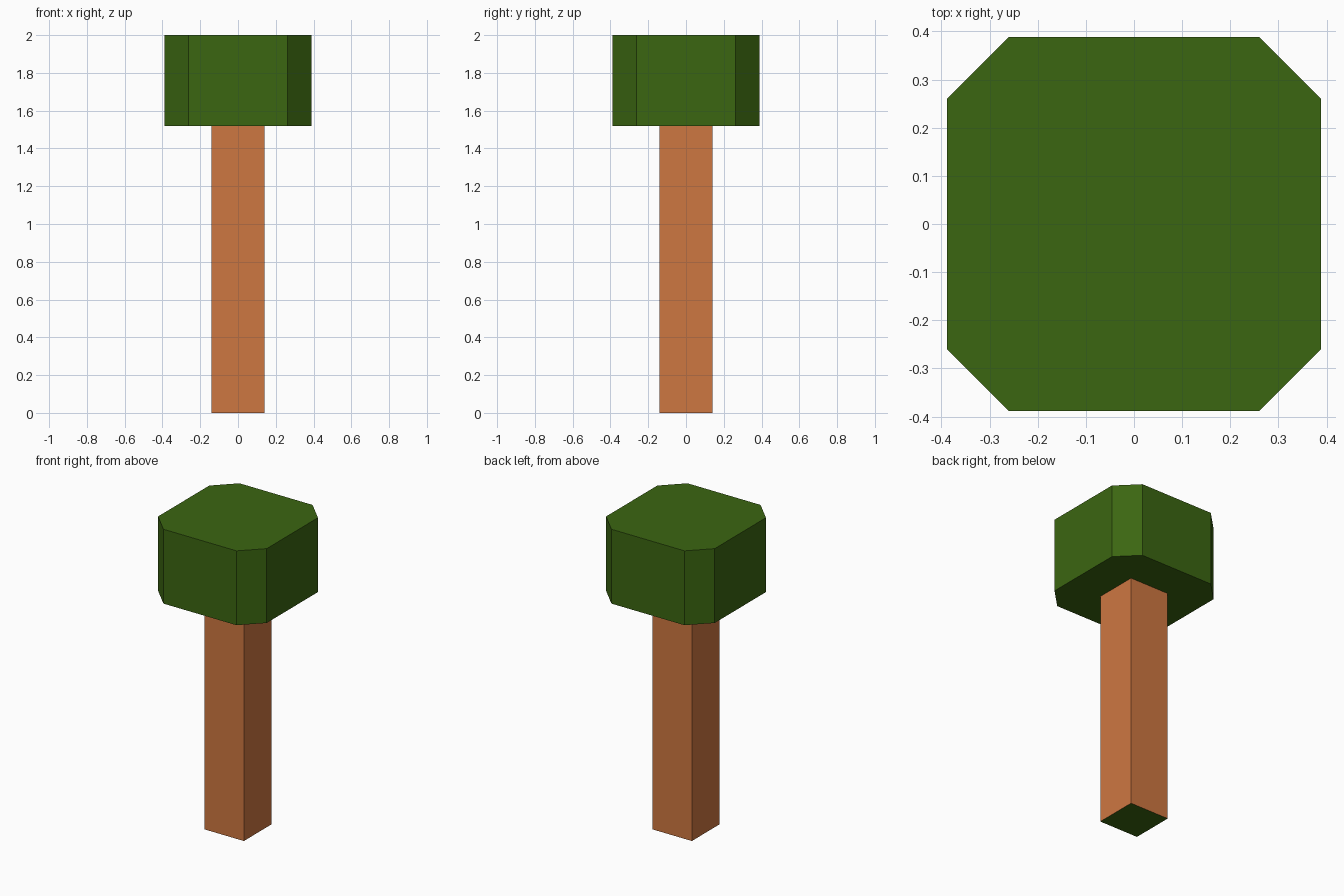
import bpy
import bmesh

cube = bpy.data.objects.get("Cube")
if cube:
    bpy.data.objects.remove(cube, do_unlink=True)


def make_material(name, colour):
    mat = bpy.data.materials.new(name)
    mat.use_nodes = True
    mat.diffuse_color = colour
    mat.node_tree.nodes["Principled BSDF"].inputs["Base Color"].default_value = colour
    return mat


bark = make_material("bark brown", (0.617, 0.184, 0.053, 1))
leaf = make_material("leaf green", (0.044, 0.133, 0.0056, 1))


def make_block(name, half_width, bottom, top, materials, corner_cut=0):
    """Square upright block, optionally with chamfered vertical corners."""
    bm = bmesh.new()
    bmesh.ops.create_cube(bm, size=2)
    for v in bm.verts:
        v.co.x *= half_width
        v.co.y *= half_width
        v.co.z = top if v.co.z > 0 else bottom
    if corner_cut:
        upright = [e for e in bm.edges
                   if abs(e.verts[0].co.z - e.verts[1].co.z) > 0.01]
        bmesh.ops.bevel(bm, geom=upright, offset=corner_cut,
                        offset_type='OFFSET', segments=1, affect='EDGES')
    bm.normal_update()
    # Faces looking down take the last material
    for f in bm.faces:
        f.material_index = len(materials) - 1 if f.normal.z < -0.5 else 0
    mesh = bpy.data.meshes.new(name)
    bm.to_mesh(mesh)
    bm.free()
    for mat in materials:
        mesh.materials.append(mat)
    obj = bpy.data.objects.new(name, mesh)
    bpy.context.scene.collection.objects.link(obj)
    return obj


# Brown trunk with a green underside
make_block("trunk", 0.14, 0, 1.52, [bark, leaf])

# Eight-sided flat-topped crown
make_block("crown", 0.388, 1.52, 2, [leaf], corner_cut=0.127)
